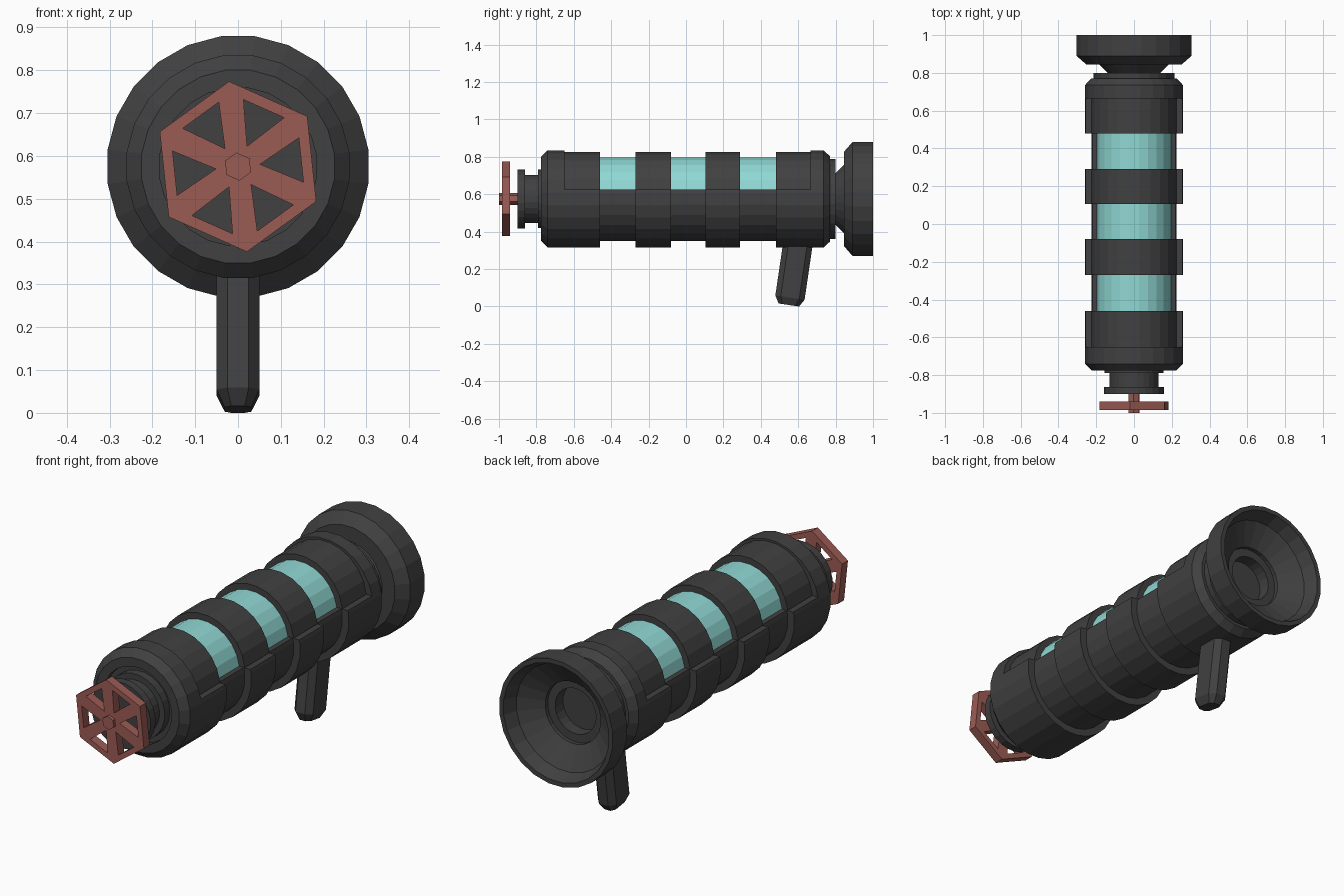
import bpy, bmesh, math
from mathutils import Matrix, Vector

if "Cube" in bpy.data.objects:
    bpy.data.objects.remove(bpy.data.objects["Cube"])

CZ = 0.575      # height of the main axis
SIDES = 24


def material(name, rgb):
    m = bpy.data.materials.new(name)
    m.diffuse_color = (*rgb, 1)
    m.use_nodes = True
    m.node_tree.nodes["Principled BSDF"].inputs["Base Color"].default_value = m.diffuse_color
    return m


DARK = material("dark_grey", (0.052, 0.052, 0.052))
RED = material("rust_red", (0.33, 0.105, 0.088))
TEAL = material("teal_glass", (0.28, 0.69, 0.66))


def finish(name, bm, mat):
    bmesh.ops.recalc_face_normals(bm, faces=bm.faces)
    mesh = bpy.data.meshes.new(name)
    bm.to_mesh(mesh)
    bm.free()
    mesh.materials.append(mat)
    ob = bpy.data.objects.new(name, mesh)
    bpy.context.collection.objects.link(ob)
    return ob


def loft(name, rings, mat):
    """Skin a list of equal-length 3D rings and cap both ends."""
    bm = bmesh.new()
    rs = [[bm.verts.new(p) for p in ring] for ring in rings]
    n = len(rs[0])
    for a, b in zip(rs, rs[1:]):
        for i in range(n):
            j = (i + 1) % n
            bm.faces.new((a[i], a[j], b[j], b[i]))
    bm.faces.new(rs[0])
    bm.faces.new(rs[-1])
    return finish(name, bm, mat)


def circle(r, cz, sides=SIDES, start=None):
    start = math.pi / sides if start is None else start
    return [(r * math.cos(start + 2 * math.pi * i / sides),
             cz + r * math.sin(start + 2 * math.pi * i / sides)) for i in range(sides)]


def lathe(name, profile, mat, sides=SIDES, start=None):
    """Profile of (radius, y) turned round the main axis."""
    return loft(name, [[(x, y, z) for x, z in circle(r, CZ, sides, start)]
                       for r, y in profile], mat)


def clipped_bar(name, r, cz, y0, y1, zcut, side, mat):
    """Round bar along y, keeping only the part above (1) or below (-1) zcut."""
    pts, out = circle(r, cz), []
    for (x0, z0), (x1, z1) in zip(pts, pts[1:] + pts[:1]):
        d0, d1 = (z0 - zcut) * side, (z1 - zcut) * side
        if d0 >= 0:
            out.append((x0, z0))
        if d0 * d1 < 0:
            t = d0 / (d0 - d1)
            out.append((x0 + t * (x1 - x0), zcut))
    return loft(name, [[(x, y, z) for x, z in out] for y in (y0, y1)], mat)


# Full-round end caps of the barrel
lathe("front_cap", [(0.185, -0.75), (0.185, -0.775), (0.227, -0.775), (0.262, -0.74),
                    (0.262, -0.65)], DARK)
lathe("rear_cap", [(0.262, 0.665), (0.262, 0.735), (0.23, 0.77), (0.215, 0.77),
                   (0.215, 0.80), (0.15, 0.80), (0.15, 0.74)], DARK)

# Lower trough, glass tube and the bands round both
Z_SPLIT = 0.625
clipped_bar("lower_shell", 0.227, CZ, -0.65, 0.665, Z_SPLIT, -1, DARK)
clipped_bar("glass_tube", 0.197, 0.60, -0.65, 0.665, Z_SPLIT - 0.01, 1, TEAL)
for i, (y0, y1) in enumerate([(-0.65, -0.46), (-0.27, -0.08), (0.105, 0.29), (0.48, 0.665)]):
    clipped_bar(f"lower_band_{i + 1}", 0.262, CZ, y0, y1, Z_SPLIT, -1, DARK)
    clipped_bar(f"upper_band_{i + 1}", 0.227, 0.60, y0, y1, Z_SPLIT - 0.01, 1, DARK)

# Stepped neck at the front
lathe("front_neck", [(0.16, -0.90), (0.16, -0.862), (0.13, -0.862), (0.13, -0.79),
                     (0.158, -0.79), (0.158, -0.74)], DARK)

# Flared bell at the rear, with its hollow inside
lathe("rear_bell", [(0.14, 0.78), (0.14, 0.80), (0.185, 0.845), (0.255, 0.845),
                    (0.307, 0.89), (0.307, 1.0), (0.285, 1.0), (0.26, 0.935),
                    (0.15, 0.87), (0.15, 0.85), (0.11, 0.85), (0.11, 0.79)], DARK)

# Hand wheel: hexagon with six triangular openings, on a hexagonal shaft
TURN = math.radians(96)
lathe("wheel_shaft", [(0.033, -1.0), (0.033, -0.89)], RED, 6, TURN)
bm = bmesh.new()


def polar(r, a):
    return bm.verts.new((r * math.cos(a), -0.985, CZ + r * math.sin(a)))


hub = polar(0, 0)
rim = [polar(0.2, TURN + i * math.pi / 3) for i in range(6)]
for i in range(6):
    mid, half = TURN + (i + 0.5) * math.pi / 3, math.radians(19.3)
    A, B = rim[i], rim[(i + 1) % 6]
    a, b, c = polar(0.157, mid - half), polar(0.157, mid + half), polar(0.052, mid)
    for f in ((A, B, b, a), (A, a, c, hub), (hub, c, b, B)):
        bm.faces.new(f)
back = bmesh.ops.extrude_face_region(bm, geom=bm.faces[:], use_keep_orig=True)
bmesh.ops.translate(bm, vec=(0, 0.045, 0),
                    verts=[v for v in back["geom"] if isinstance(v, bmesh.types.BMVert)])
finish("hand_wheel", bm, RED)

# Slanted grip with bevelled corners and a tapered foot
tilt = Matrix.Translation((0, 0.55, 0.008)) @ Matrix.Rotation(math.radians(-8.4), 4, "X")
OCT = [(0.025, -0.079), (0.05, -0.05), (0.05, 0.05), (0.025, 0.079),
       (-0.025, 0.079), (-0.05, 0.05), (-0.05, -0.05), (-0.025, -0.079)]
loft("grip", [[tilt @ Vector((x * sx, y * sy, h)) for x, y in OCT]
              for h, sx, sy in ((0.0, 0.62, 0.7), (0.04, 1, 1), (0.37, 1, 1))], DARK)
